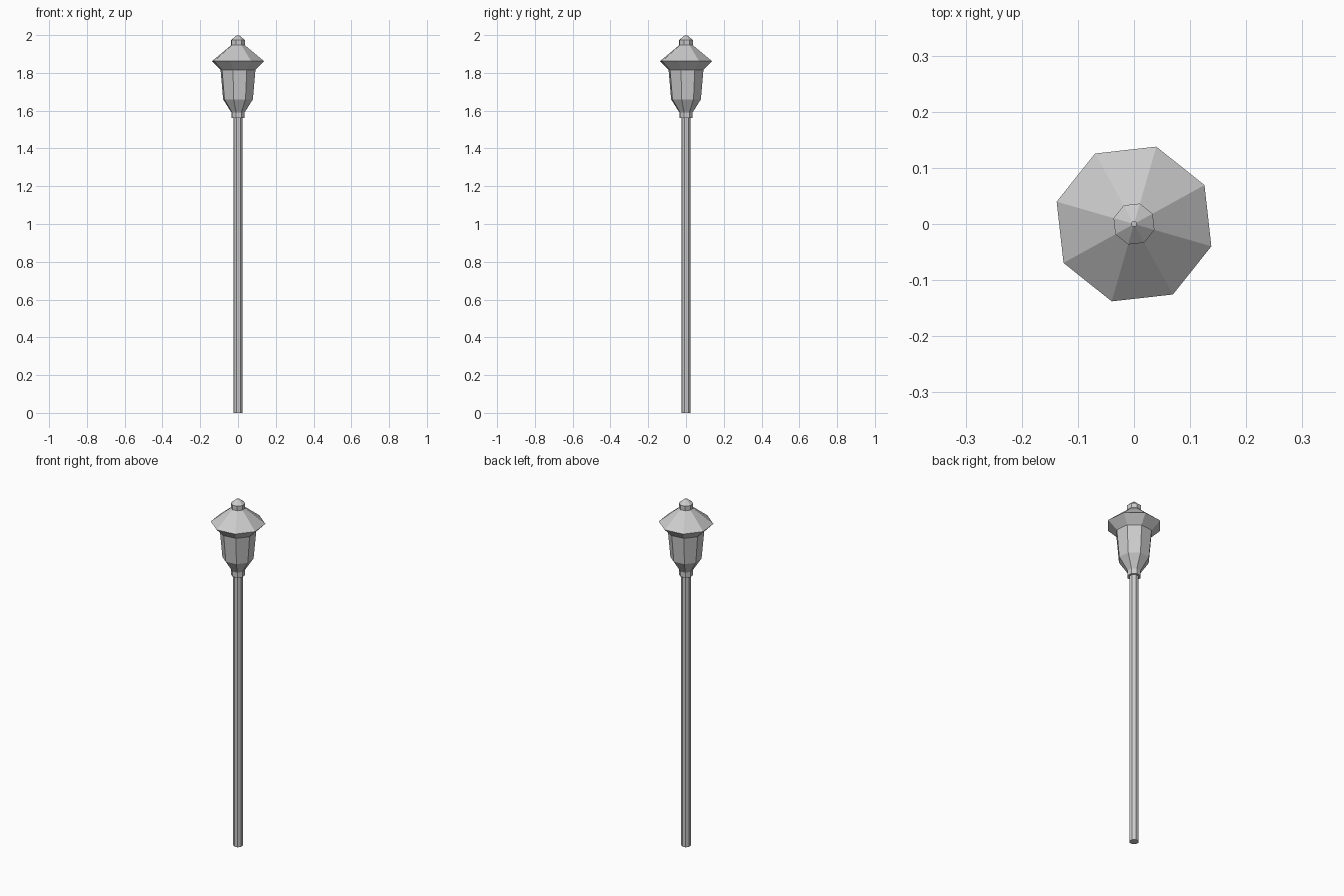
import bpy, bmesh
from math import cos, sin, pi, radians

if "Cube" in bpy.data.objects:
    bpy.data.objects.remove(bpy.data.objects["Cube"])

SIDES = 8
TURN = radians(28.9)


def lathe(name, profile):
    """Closed eight-sided solid from (radius, height) pairs, bottom to top."""
    bm = bmesh.new()
    rings = []
    for r, z in profile:
        angles = [TURN + 2 * pi * i / SIDES for i in range(SIDES)]
        rings.append([bm.verts.new((r * cos(a), r * sin(a), z)) for a in angles])
    for low, high in zip(rings, rings[1:]):
        for i in range(SIDES):
            j = (i + 1) % SIDES
            bm.faces.new((low[i], low[j], high[j], high[i]))
    bm.faces.new(rings[0][::-1])
    bm.faces.new(rings[-1])
    mesh = bpy.data.meshes.new(name)
    bm.to_mesh(mesh)
    bm.free()
    obj = bpy.data.objects.new(name, mesh)
    bpy.context.collection.objects.link(obj)
    return obj


# Slim straight post
lathe("post", [(0.025, 0), (0.025, 1.565)])

# Lantern: collar, flared base, tapered panes, overhanging roof and pointed cap
lathe("lantern", [
    (0.036, 1.56), (0.036, 1.59),
    (0.082, 1.66), (0.096, 1.815),
    (0.1435, 1.862), (0.037, 1.947),
    (0.038, 1.948), (0.038, 1.974),
    (0.005, 2.0),
])
